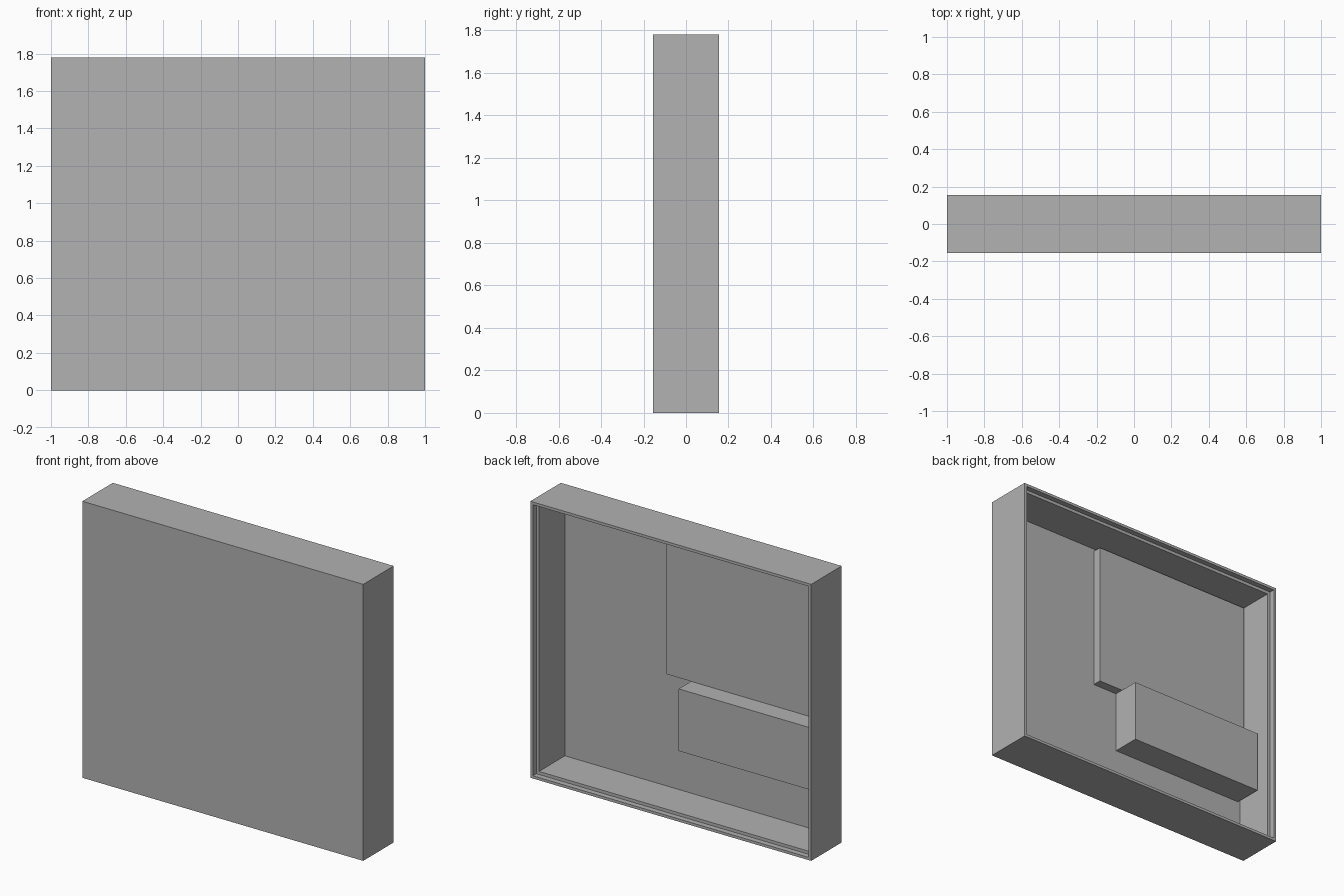
import bpy
import bmesh
from mathutils import Vector

cube = bpy.data.objects.get("Cube")
if cube:
    bpy.data.objects.remove(cube, do_unlink=True)

# One plain grey for everything
grey = bpy.data.materials.new("plain grey")
grey.use_nodes = True
colour = (0.445, 0.445, 0.445, 1)
grey.diffuse_color = colour
grey.node_tree.nodes["Principled BSDF"].inputs["Base Color"].default_value = colour

WIDTH, DEPTH, HEIGHT = 2.0, 0.31, 1.78
RIM, LEDGE = 0.025, 0.028          # widths of the outer lip and the inner step
REBATE, CAVITY = 0.035, 0.263      # depths of the step and of the tray
WALL = RIM + LEDGE
FLOOR = DEPTH / 2 - REBATE - CAVITY


def box_mesh(low, high):
    low, high = Vector(low), Vector(high)
    bm = bmesh.new()
    bmesh.ops.create_cube(bm, size=1)
    bmesh.ops.scale(bm, vec=high - low, verts=bm.verts)
    bmesh.ops.translate(bm, vec=(low + high) / 2, verts=bm.verts)
    return bm


def add_object(name, bm):
    mesh = bpy.data.meshes.new(name)
    bm.to_mesh(mesh)
    bm.free()
    mesh.materials.append(grey)
    obj = bpy.data.objects.new(name, mesh)
    bpy.context.collection.objects.link(obj)


def recess(bm, face, border, depth):
    # Inset a face, then sink it straight in
    bmesh.ops.inset_region(bm, faces=[face], thickness=border)
    bmesh.ops.inset_individual(bm, faces=[face], thickness=0)
    bmesh.ops.translate(bm, vec=(0, -depth, 0), verts=face.verts)


# Tray case, open at the back with a stepped rim
bm = box_mesh((-WIDTH / 2, -DEPTH / 2, 0), (WIDTH / 2, DEPTH / 2, HEIGHT))
back = max(bm.faces, key=lambda f: f.calc_center_median().y)
recess(bm, back, RIM, REBATE)
recess(bm, back, LEDGE, CAVITY)
add_object("case", bm)

# Raised blocks inside, both against one side wall
side = -WIDTH / 2 + WALL
add_object("upper_panel", box_mesh((side, FLOOR, 0.79), (0.2, FLOOR + 0.058, HEIGHT - WALL)))
add_object("lower_block", box_mesh((side, FLOOR, 0.39), (0.023, FLOOR + 0.184, 0.79)))
